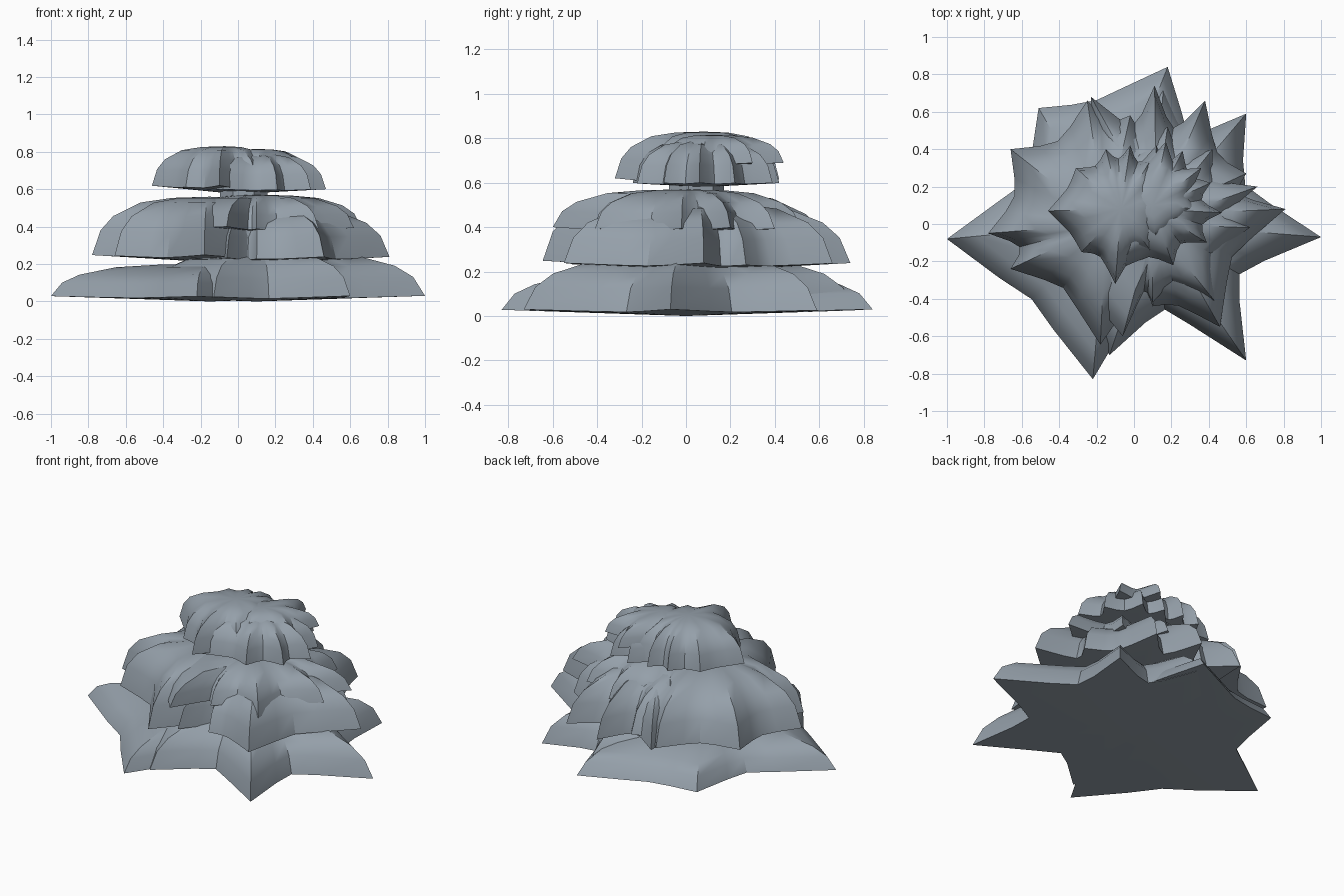
import bpy, bmesh, math

mat = bpy.data.materials.new("slate_grey")
mat.diffuse_color = (0.30, 0.35, 0.40, 1)

# Dome profile: (share of radius, share of height)
DOME = [(1.0, 0.0), (0.93, 0.42), (0.82, 0.67), (0.59, 0.90), (0.32, 0.98)]


def finish(obj):
    obj.data.materials.append(mat)
    bpy.ops.object.select_all(action='DESELECT')
    obj.select_set(True)
    bpy.context.view_layer.objects.active = obj
    bpy.ops.object.shade_smooth_by_angle(angle=math.radians(32))


def tuft(name, centre, z_low, z_tip, z_top, tips):
    """Star-shaped dome; each tip is (x, y, depth of the hollow that follows)."""
    cx, cy = centre
    polar = sorted((math.atan2(y - cy, x - cx), math.hypot(x - cx, y - cy), d)
                   for x, y, d in tips)
    outline = []
    for i, (a, r, d) in enumerate(polar):
        a2, r2, _ = polar[(i + 1) % len(polar)]
        if a2 <= a:
            a2 += 2 * math.pi
        for t, k in ((0, 0), (0.27, 0.75), (0.5, 1), (0.73, 0.75)):
            outline.append((a + (a2 - a) * t, (r + (r2 - r) * t) * (1 - d * k)))
    r_max = max(r for _, r in outline)
    bm = bmesh.new()
    rings = []
    for s, h in DOME:
        ring = []
        for a, r in outline:
            zb = z_low + (z_tip - z_low) * r / r_max
            ring.append(bm.verts.new((cx + r * s * math.cos(a), cy + r * s * math.sin(a),
                                      zb + (z_top - zb) * h)))
        rings.append(ring)
    top = bm.verts.new((cx, cy, z_top))
    low = bm.verts.new((cx, cy, z_low))
    n = len(outline)
    for i in range(n):
        j = (i + 1) % n
        for lo, hi in zip(rings, rings[1:]):
            bm.faces.new((lo[i], lo[j], hi[j], hi[i]))
        bm.faces.new((rings[-1][i], rings[-1][j], top))
        bm.faces.new((rings[0][j], rings[0][i], low))
    bmesh.ops.recalc_face_normals(bm, faces=bm.faces)
    me = bpy.data.meshes.new(name)
    bm.to_mesh(me)
    bm.free()
    obj = bpy.data.objects.new(name, me)
    bpy.context.collection.objects.link(obj)
    finish(obj)


# Bottom tier: a low spread on the left and a taller one on the right
tuft("bottom_left_tuft", (-0.15, 0.0), 0.0, 0.03, 0.20,
     [(-1, -0.08, 0.33), (-0.22, -0.83, 0.38), (0.30, -0.30, 0.1),
      (0.40, 0.25, 0.15), (0.18, 0.84, 0.18), (-0.51, 0.62, 0.38)])
tuft("bottom_right_tuft", (0.1, 0.0), 0.0, 0.03, 0.27,
     [(1, -0.07, 0.36), (0.60, 0.59, 0.32), (0.16, 0.76, 0.25),
      (-0.42, 0.36, 0.1), (-0.45, -0.25, 0.1), (-0.13, -0.70, 0.43),
      (0.60, -0.73, 0.40)])

# Middle tier: left, right and raised right tufts
tuft("middle_left_tuft", (-0.15, 0.0), 0.21, 0.25, 0.56,
     [(-0.78, -0.05, 0.2), (-0.66, -0.24, 0.32), (-0.18, -0.645, 0.3),
      (0.25, -0.30, 0.1), (0.25, 0.30, 0.15), (-0.02, 0.58, 0.12),
      (-0.25, 0.66, 0.22), (-0.66, 0.40, 0.2)])
tuft("middle_right_tuft", (0.12, 0.05), 0.20, 0.24, 0.51,
     [(0.81, 0.08, 0.25), (0.60, 0.27, 0.22), (0.38, 0.66, 0.3),
      (0.11, 0.74, 0.3), (-0.23, 0.68, 0.3), (-0.35, 0.10, 0.1),
      (-0.25, -0.35, 0.15), (-0.06, -0.52, 0.25), (0.10, -0.44, 0.15),
      (0.46, -0.55, 0.33)])
tuft("middle_upper_tuft", (0.1, 0.0), 0.36, 0.40, 0.57,
     [(0.62, -0.02, 0.25), (0.66, 0.20, 0.25), (0.42, 0.40, 0.25),
      (0.18, 0.52, 0.25), (-0.20, 0.45, 0.2), (-0.30, 0.05, 0.1),
      (-0.06, -0.60, 0.3), (0.10, -0.42, 0.28), (0.43, -0.41, 0.3)])

# Top tier: rounded left crown and a spiky right one
tuft("top_left_tuft", (-0.07, 0.08), 0.58, 0.62, 0.83,
     [(-0.46, 0.07, 0.14), (-0.28, -0.15, 0.22), (-0.10, -0.32, 0.28),
      (0.10, -0.16, 0.12), (0.20, 0.12, 0.2), (0.10, 0.36, 0.2),
      (-0.02, 0.42, 0.2), (-0.15, 0.40, 0.18), (-0.31, 0.30, 0.14)])
tuft("top_right_tuft", (0.1, 0.08), 0.58, 0.60, 0.79,
     [(0.47, 0.06, 0.25), (0.41, 0.22, 0.22), (0.26, 0.39, 0.25),
      (0.12, 0.42, 0.25), (-0.12, 0.30, 0.1), (-0.2, 0.0, 0.1),
      (-0.08, -0.24, 0.25), (0.21, -0.22, 0.28), (0.39, -0.10, 0.22)])
tuft("top_spiky_cap", (0.1, 0.1), 0.67, 0.69, 0.815,
     [(0.34, 0.08, 0.25), (0.36, 0.30, 0.3), (0.17, 0.44, 0.3),
      (-0.06, 0.24, 0.15), (-0.05, 0.0, 0.15), (0.12, -0.10, 0.25)])

# Core joining the tiers
bpy.ops.mesh.primitive_cylinder_add(vertices=7, radius=0.13, depth=0.55,
                                    location=(0.03, 0.04, 0.42))
core = bpy.context.object
core.name = "core"
finish(core)
